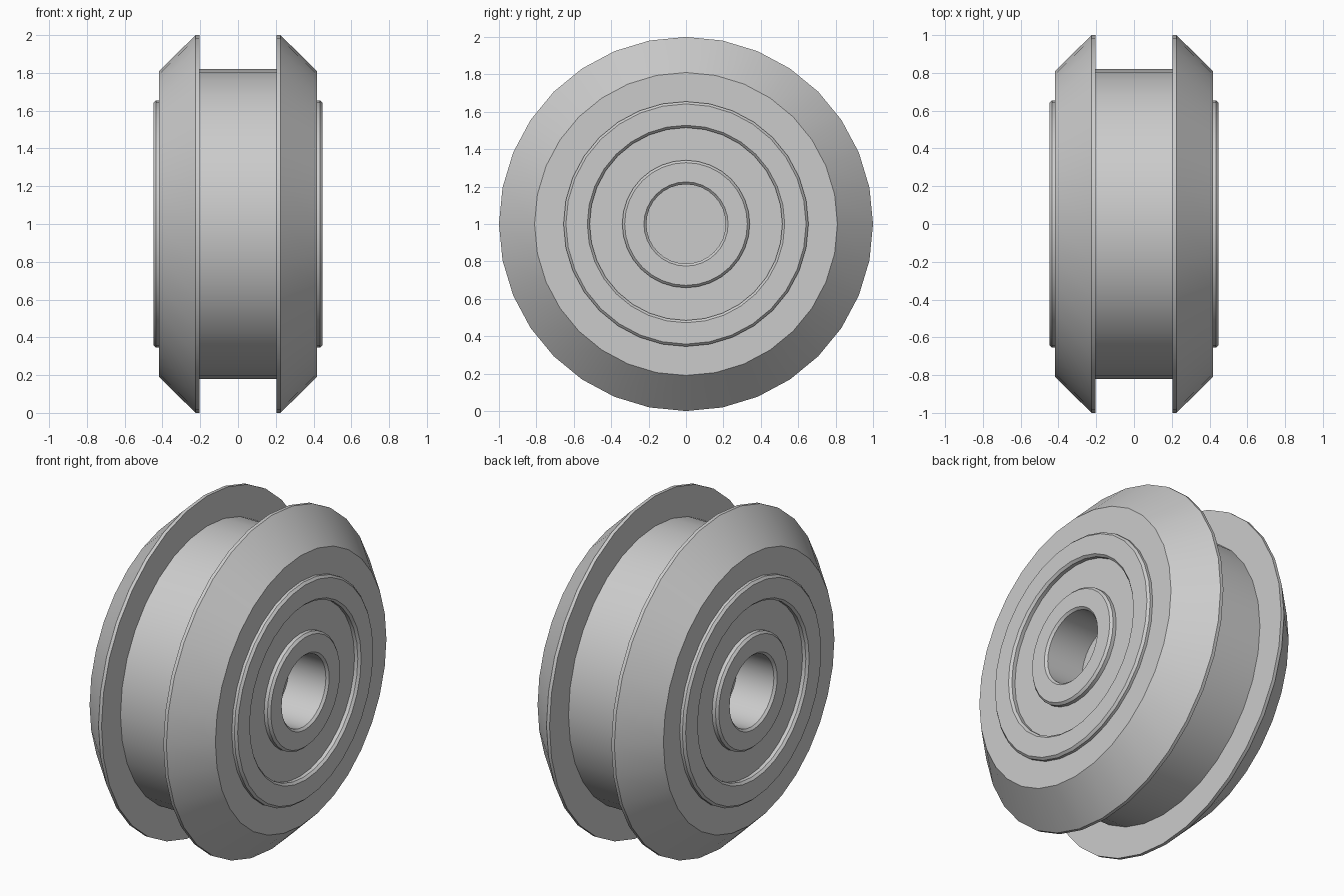
import bpy, bmesh, math

if "Cube" in bpy.data.objects:
    bpy.data.objects.remove(bpy.data.objects["Cube"])

SIDES = 32

grey = bpy.data.materials.new("plain grey")
grey.diffuse_color = (0.6, 0.6, 0.6, 1)
grey.use_nodes = True
grey.node_tree.nodes["Principled BSDF"].inputs["Base Color"].default_value = grey.diffuse_color


def lathe(name, profile, closed):
    """Revolve (x, radius) points around the x axis, at axle height z = 1."""
    bm = bmesh.new()
    rings = []
    for x, r in profile:
        if r == 0:
            rings.append([bm.verts.new((x, 0, 1))] * SIDES)
            continue
        angles = [2 * math.pi * i / SIDES for i in range(SIDES)]
        rings.append([bm.verts.new((x, r * math.sin(a), 1 + r * math.cos(a)))
                      for a in angles])
    pairs = list(zip(rings, rings[1:]))
    if closed:
        pairs.append((rings[-1], rings[0]))
    for a, b in pairs:
        for i in range(SIDES):
            j = (i + 1) % SIDES
            corners = list(dict.fromkeys((a[i], a[j], b[j], b[i])))
            bm.faces.new(corners)
    bmesh.ops.recalc_face_normals(bm, faces=bm.faces)
    mesh = bpy.data.meshes.new(name)
    bm.to_mesh(mesh)
    bm.free()
    mesh.materials.append(grey)
    obj = bpy.data.objects.new(name, mesh)
    bpy.context.collection.objects.link(obj)
    bpy.ops.object.select_all(action='DESELECT')
    obj.select_set(True)
    bpy.context.view_layer.objects.active = obj
    bpy.ops.object.shade_smooth_by_angle(angle=math.radians(30))
    return obj


# Wheel: central web, bearing seats, bevelled flanges and running groove
half = [(0.19, 0), (0.19, 0.655), (0.417, 0.655), (0.417, 0.81),
        (0.225, 1.0), (0.205, 1.0), (0.205, 0.82)]
lathe("wheel", half + [(-x, r) for x, r in reversed(half)], False)

# Bearings: chamfered inner and outer races with a recessed shield between
FACE, CH, SHIELD, BACK = 0.447, 0.013, 0.412, 0.19
race = [(BACK, 0.212), (FACE - CH, 0.212), (FACE, 0.225),
        (FACE, 0.328), (FACE - CH, 0.341), (SHIELD, 0.341),
        (SHIELD, 0.515), (FACE - CH, 0.515), (FACE, 0.528),
        (FACE, 0.642), (FACE - CH, 0.655), (BACK, 0.655)]
for side, s in (("right", 1), ("left", -1)):
    lathe(side + "_bearing", [(s * x, r) for x, r in race], True)
